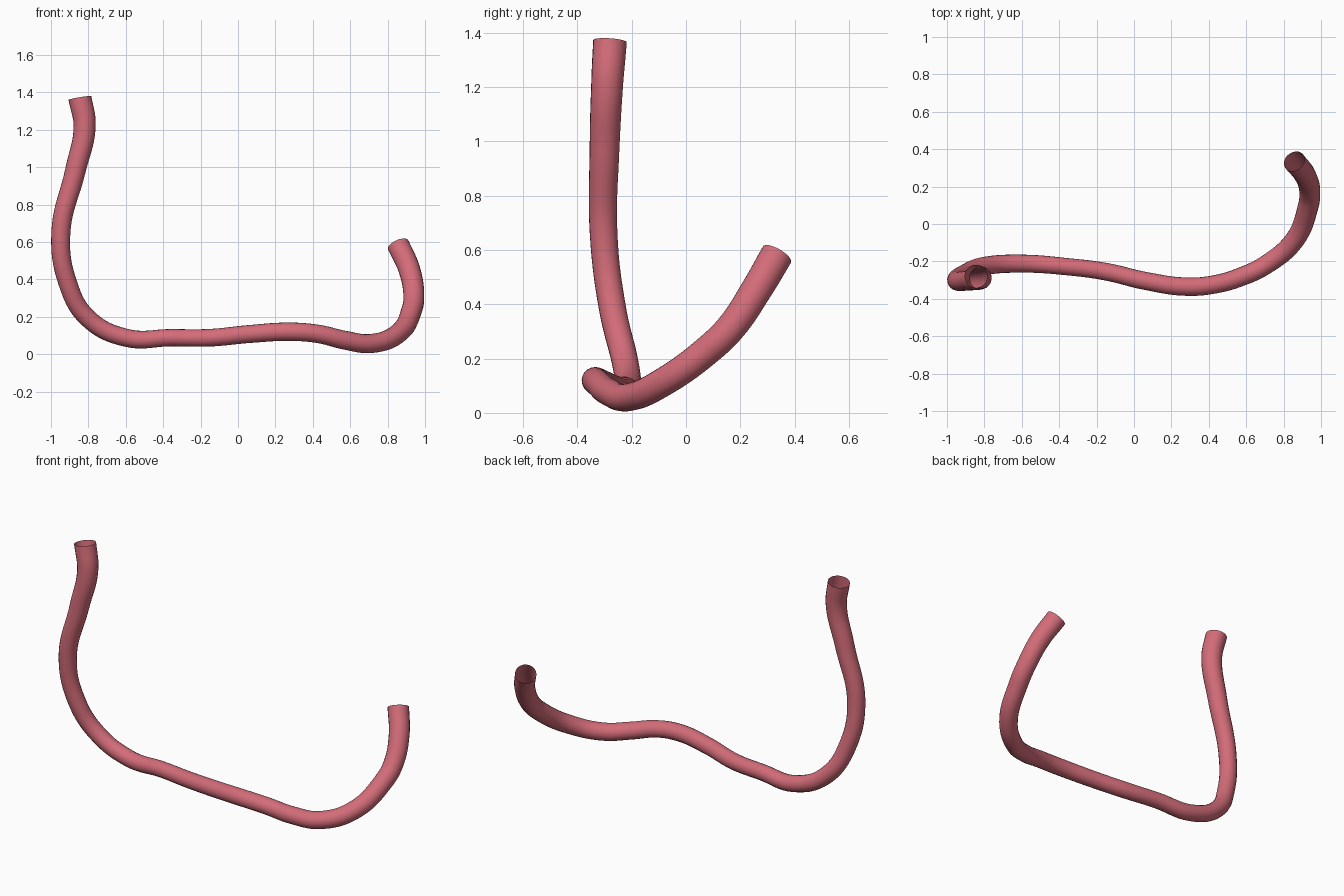
import bpy

cube = bpy.data.objects.get("Cube")
if cube:
    bpy.data.objects.remove(cube, do_unlink=True)

# Rose-red material
rose = bpy.data.materials.new("rose")
rose.use_nodes = True
colour = (0.65, 0.15, 0.19, 1)
rose.diffuse_color = colour
rose.node_tree.nodes["Principled BSDF"].inputs["Base Color"].default_value = colour

# Centre line of the tube: x, y, z, radius
path = [
    (-0.845, -0.28, 1.37, 0.062),
    (-0.82, -0.29, 1.22, 0.059),
    (-0.87, -0.30, 0.98, 0.055),
    (-0.947, -0.303, 0.65, 0.051),
    (-0.91, -0.27, 0.38, 0.05),
    (-0.80, -0.225, 0.19, 0.049),
    (-0.59, -0.212, 0.086, 0.048),
    (-0.36, -0.228, 0.088, 0.046),
    (-0.15, -0.255, 0.088, 0.047),
    (0.064, -0.305, 0.108, 0.048),
    (0.28, -0.335, 0.12, 0.049),
    (0.43, -0.323, 0.108, 0.049),
    (0.57, -0.283, 0.075, 0.05),
    (0.71, -0.215, 0.057, 0.051),
    (0.855, -0.09, 0.11, 0.053),
    (0.93, 0.09, 0.24, 0.055),
    (0.94, 0.17, 0.32, 0.056),
    (0.915, 0.26, 0.455, 0.058),
    (0.857, 0.335, 0.583, 0.06),
]

# Open-ended round tube swept along the path
curve = bpy.data.curves.new("bent_tube", "CURVE")
curve.dimensions = "3D"
curve.bevel_depth = 1
curve.bevel_resolution = 8
curve.resolution_u = 10
curve.use_fill_caps = False
spline = curve.splines.new("BEZIER")
spline.radius_interpolation = "CARDINAL"
spline.bezier_points.add(len(path) - 1)
for point, (x, y, z, radius) in zip(spline.bezier_points, path):
    point.co = (x, y, z)
    point.radius = radius
    point.handle_left_type = point.handle_right_type = "AUTO"
curve.materials.append(rose)

tube = bpy.data.objects.new("bent_tube", curve)
bpy.context.collection.objects.link(tube)
bpy.ops.object.select_all(action="DESELECT")
tube.select_set(True)
bpy.context.view_layer.objects.active = tube
bpy.ops.object.convert(target="MESH")
bpy.ops.object.shade_smooth()
